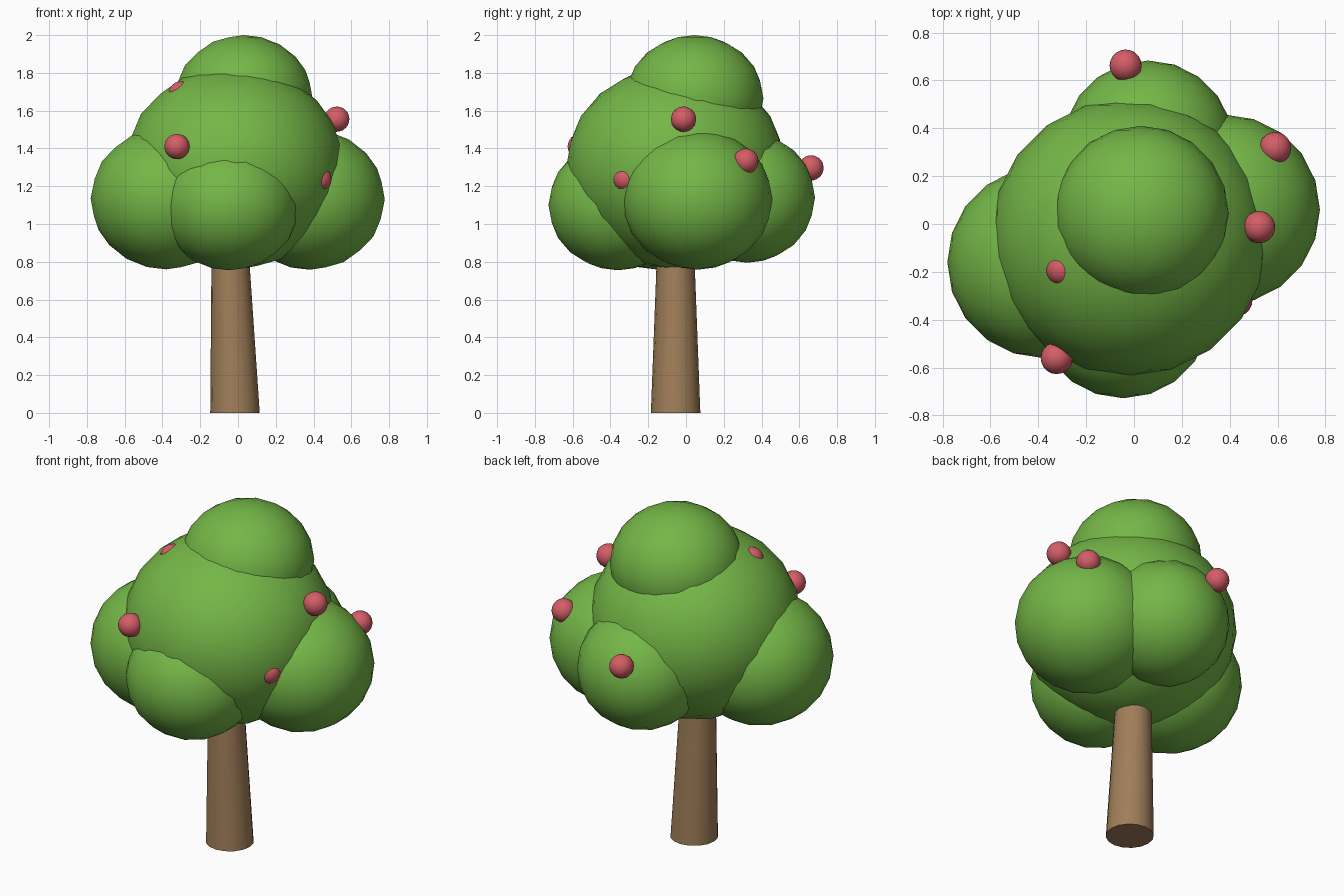
import bpy, bmesh, math
from mathutils import Vector, Matrix

if "Cube" in bpy.data.objects:
    bpy.data.objects.remove(bpy.data.objects["Cube"])


def material(name, rgb):
    m = bpy.data.materials.new(name)
    m.diffuse_color = (*rgb, 1)
    m.use_nodes = True
    m.node_tree.nodes["Principled BSDF"].inputs["Base Color"].default_value = m.diffuse_color
    return m


LEAF = material("leaf green", (0.175, 0.47, 0.063))
BARK = material("bark brown", (0.35, 0.21, 0.10))
FRUIT = material("apple red", (0.66, 0.11, 0.135))


def finish(bm, name, mat, smooth=True):
    me = bpy.data.meshes.new(name)
    bm.to_mesh(me)
    bm.free()
    me.materials.append(mat)
    for p in me.polygons:
        p.use_smooth = smooth and len(p.vertices) <= 4
    ob = bpy.data.objects.new(name, me)
    bpy.context.collection.objects.link(ob)
    return ob


def ball(name, centre, r, rz, mat):
    bm = bmesh.new()
    bmesh.ops.create_icosphere(bm, subdivisions=3, radius=1)
    bmesh.ops.scale(bm, vec=(r, r, rz), verts=bm.verts)
    bmesh.ops.translate(bm, vec=centre, verts=bm.verts)
    return finish(bm, name, mat)


# trunk: tapered and leaning slightly
bm = bmesh.new()
H = 1.0
bmesh.ops.create_cone(bm, cap_ends=True, segments=16, radius1=0.131, radius2=0.093,
                      depth=H, matrix=Matrix.Translation((0, 0, H / 2)))
for v in bm.verts:
    t = v.co.z / H
    v.co.x += -0.016 - 0.03 * t
    v.co.y += -0.055
finish(bm, "trunk", BARK)

# foliage clumps, slightly flattened
MAIN, R, RZ = Vector((-0.02, -0.055, 1.30)), 0.58, 0.54
ball("foliage_main", MAIN, R, RZ, LEAF)
clumps = {
    "top": ((0.03, 0.045, 1.665), 0.365, 0.335),
    "left": ((-0.38, -0.16, 1.135), 0.40, 0.375),
    "right": ((0.38, 0.06, 1.13), 0.397, 0.372),
    "front": ((-0.045, -0.36, 1.10), 0.368, 0.345),
    "back": ((0.06, 0.325, 1.14), 0.358, 0.345),
}
for name, (c, r, rz) in clumps.items():
    ball("foliage_" + name, c, r, rz, LEAF)

# apples hanging on the outside
apples = [(0.523, -0.013, 1.555), (-0.323, -0.56, 1.41),
          (0.59, 0.317, 1.333), (-0.035, 0.662, 1.297)]

# two apples almost sunk into the main clump
for x, y, z in [(0.51, -0.30, -0.07), (-0.315, -0.15, 0.435)]:
    d = Vector((x, y, z))
    s = 1 / math.sqrt((x * x + y * y) / R ** 2 + (z / RZ) ** 2)
    apples.append(MAIN + d * s - d.normalized() * 0.056)

for i, p in enumerate(apples):
    ball(f"apple_{i + 1}", p, 0.067, 0.067, FRUIT)
